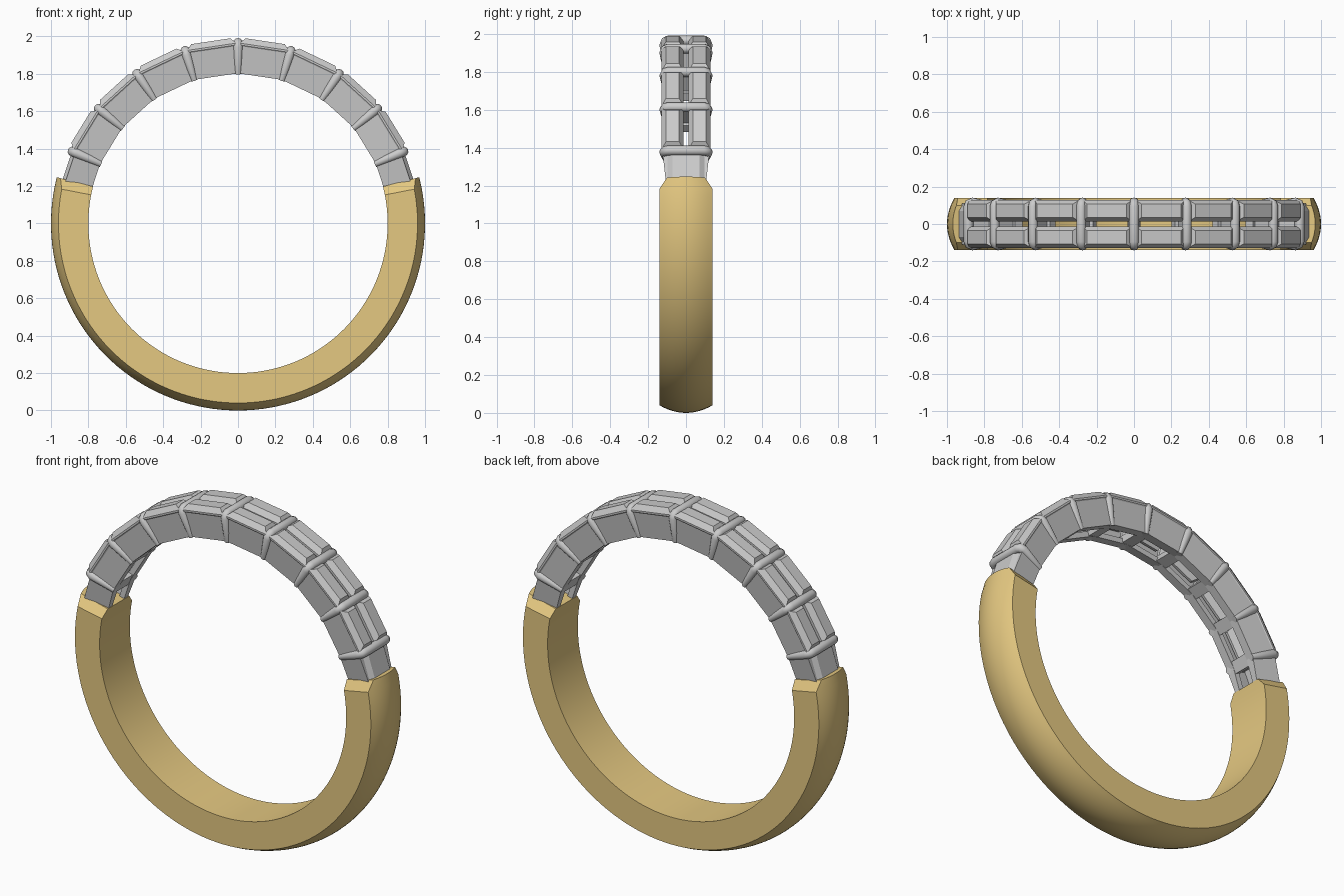
import bpy, bmesh, math
from mathutils import Vector

if "Cube" in bpy.data.objects:
    bpy.data.objects.remove(bpy.data.objects["Cube"])

STEP = [-66.5, -50.5, -34, -17, 0, 17, 34, 50.5, 66.5]   # bar angles from the top
END = 75.9                                               # where the band begins

gold = bpy.data.materials.new("gold")
gold.diffuse_color = (0.78, 0.58, 0.22, 1)
gold.use_nodes = True
gold.node_tree.nodes["Principled BSDF"].inputs["Base Color"].default_value = gold.diffuse_color


def polar(a, r, y, t=0.0):
    """Point at angle a (degrees from top), radius r, width y, tangent shift t."""
    a = math.radians(a)
    return Vector((r * math.sin(a) + t * math.cos(a), y,
                   1 + r * math.cos(a) - t * math.sin(a)))


def loft(bm, sections):
    """Skin closed sections and cap both ends."""
    rings = [[bm.verts.new(p) for p in s] for s in sections]
    n = len(rings[0])
    for a, b in zip(rings, rings[1:]):
        for i in range(n):
            j = (i + 1) % n
            bm.faces.new((a[i], a[j], b[j], b[i]))
    bm.faces.new(rings[0])
    bm.faces.new(rings[-1][::-1])


def finish(bm, name, mat=None, smooth=None):
    bmesh.ops.recalc_face_normals(bm, faces=bm.faces)
    me = bpy.data.meshes.new(name)
    bm.to_mesh(me)
    bm.free()
    ob = bpy.data.objects.new(name, me)
    bpy.context.collection.objects.link(ob)
    if mat:
        me.materials.append(mat)
    if smooth:
        bpy.context.view_layer.objects.active = ob
        ob.select_set(True)
        bpy.ops.object.shade_smooth_by_angle(angle=math.radians(smooth))
        ob.select_set(False)
    return ob


def rect(a, r, half, y0, y1):
    return [polar(a, r, y, t) for t, y in
            ((-half, y0), (half, y0), (half, y1), (-half, y1))]


# Gold band: domed section swept around the lower part, chamfered at its ends
def band_section(a, w):
    crown = [(w * (1 - i / 6), 1.0 - 0.04 * (w * (1 - i / 6) / 0.14) ** 2)
             for i in range(13)]
    return [polar(a, r, y) for y, r in [(-w, 0.8), (w, 0.8)] + crown]


bm = bmesh.new()
full = 79.0
angles = [full + (360 - 2 * full) * i / 80 for i in range(81)]
loft(bm, [band_section(END - 0.2, 0.10)] + [band_section(a, 0.14) for a in angles]
     + [band_section(360 - END + 0.2, 0.10)])
finish(bm, "gold_band", gold, 25)

# Side walls with an inward foot, following the bars as straight chords
bm = bmesh.new()
for s in (-1, 1):
    secs = []
    for a in [-END - 1] + STEP + [END + 1]:
        d = 0.018 if abs(a) > 70 else 0.0
        prof = [(0.055, 0.803), (0.105 - d, 0.803), (0.124 - d, 0.95),
                (0.10 - d, 0.95), (0.085 - d, 0.835), (0.055, 0.835)]
        secs.append([polar(a, r, s * y) for y, r in prof])
    loft(bm, secs)
finish(bm, "setting_walls")

# Rungs joining the walls on the finger side
bm = bmesh.new()
for a in STEP:
    loft(bm, [rect(a, 0.803, 0.035, -0.09, 0.09), rect(a, 0.85, 0.03, -0.09, 0.09)])
    loft(bm, [rect(a, 0.85, 0.012, -0.09, 0.09), rect(a, 0.96, 0.012, -0.1, 0.1)])
finish(bm, "setting_rungs")

# Bevelled covers closing the short cells beside the band
bm = bmesh.new()
for s in (-1, 1):
    prof = [(-0.104, 0.92), (-0.104, 0.945), (-0.07, 0.968),
            (0.07, 0.968), (0.104, 0.945), (0.104, 0.92)]
    loft(bm, [[polar(s * a, r, y) for y, r in prof] for a in (66.5, END + 1)])
finish(bm, "end_covers")

# Two rows of baguette stones
bm = bmesh.new()
for a0, a1 in zip(STEP, STEP[1:]):
    mid, h = (a0 + a1) / 2, math.radians(a1 - a0) / 2
    for s in (-1, 1):
        layers = [(0.87, 0.085, 0.06, 0.075), (0.945, h * 0.95 - 0.008, 0.014, 0.128),
                  (0.955, h * 0.95 - 0.008, 0.014, 0.128),
                  (0.985, h * 0.95 - 0.035, 0.036, 0.106)]
        loft(bm, [rect(mid, r, hl, s * y0, s * y1) for r, hl, y0, y1 in layers])
finish(bm, "baguette_stones")

# Rounded bars: down each side and across the top
bm = bmesh.new()
N = 12
path = [(-0.092, 0.800, 0.019), (-0.115, 0.945, 0.026), (-0.108, 0.960, 0.026),
        (-0.095, 0.965, 0.026)]
path += [(-y, r, w) for y, r, w in reversed(path)]
for a in STEP:
    secs = []
    for i, (y, r, w) in enumerate(path):
        p, q = path[max(i - 1, 0)], path[min(i + 1, len(path) - 1)]
        d = Vector((q[0] - p[0], q[1] - p[1])).normalized()
        ring = []
        for k in range(N):
            c, t = w * math.cos(2 * math.pi * k / N), w * math.sin(2 * math.pi * k / N)
            ring.append(polar(a, r + d.x * c, y - d.y * c, t))
        secs.append(ring)
    loft(bm, secs)
finish(bm, "prong_bars", smooth=50)
